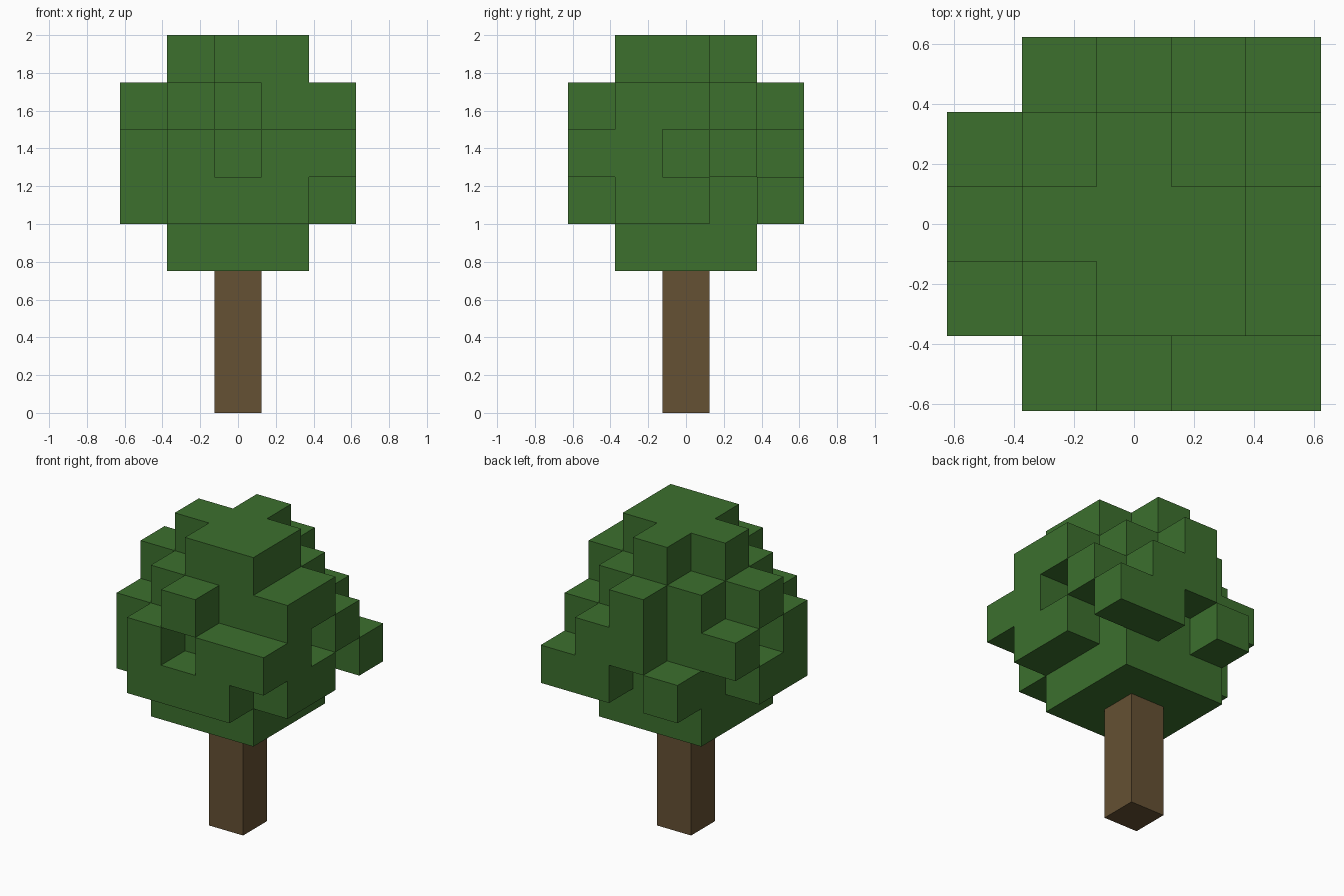
import bpy
import bmesh
from mathutils import Vector

cube = bpy.data.objects.get("Cube")
if cube:
    bpy.data.objects.remove(cube, do_unlink=True)

CELL = 0.25          # edge of one block
TRUNK_BLOCKS = 3     # trunk height in blocks

# Foliage plan, one layer per line from bottom to top; rows run back to front
LAYERS = [
    "..... .###. .###. .###. .....",
    ".#.## .###. ##### ##### .###.",
    "..##. ##### .###. ##### .#.##",
    "..#.. .###. ##### .#### ..#..",
    "..... ..#.. .###. ..##. .....",
]


def make_material(name, color):
    mat = bpy.data.materials.new(name)
    mat.use_nodes = True
    mat.diffuse_color = color
    mat.node_tree.nodes["Principled BSDF"].inputs["Base Color"].default_value = color
    return mat


def build_blocks(name, cells, material):
    """Mesh the outer skin of a set of grid blocks, merging flush faces."""
    bm = bmesh.new()
    for cell in cells:
        center = Vector(cell)
        for axis in range(3):
            for sign in (-1, 1):
                normal = Vector((0, 0, 0))
                normal[axis] = sign
                if tuple(int(c) for c in center + normal) in cells:
                    continue
                u = Vector((0, 0, 0))
                u[(axis + 1) % 3] = 0.5
                v = normal.cross(u)
                mid = center + normal * 0.5
                corners = (mid - u - v, mid + u - v, mid + u + v, mid - u + v)
                bm.faces.new([bm.verts.new((p + Vector((0, 0, 0.5))) * CELL)
                              for p in corners])
    bmesh.ops.remove_doubles(bm, verts=bm.verts, dist=0.001)
    bmesh.ops.dissolve_limit(bm, angle_limit=0.01, verts=bm.verts, edges=bm.edges)
    mesh = bpy.data.meshes.new(name)
    bm.to_mesh(mesh)
    bm.free()
    mesh.materials.append(material)
    obj = bpy.data.objects.new(name, mesh)
    bpy.context.collection.objects.link(obj)
    return obj


bark = make_material("bark_brown", (0.130, 0.082, 0.033, 1))
leaf = make_material("leaf_green", (0.045, 0.162, 0.027, 1))

# Trunk: a single column of blocks
build_blocks("trunk", {(0, 0, z) for z in range(TRUNK_BLOCKS)}, bark)

# Foliage: the blocky crown read from the plan
crown = {(x - 2, 2 - row, z + TRUNK_BLOCKS)
         for z, layer in enumerate(LAYERS)
         for row, line in enumerate(layer.split())
         for x, mark in enumerate(line) if mark == "#"}
build_blocks("foliage", crown, leaf)
